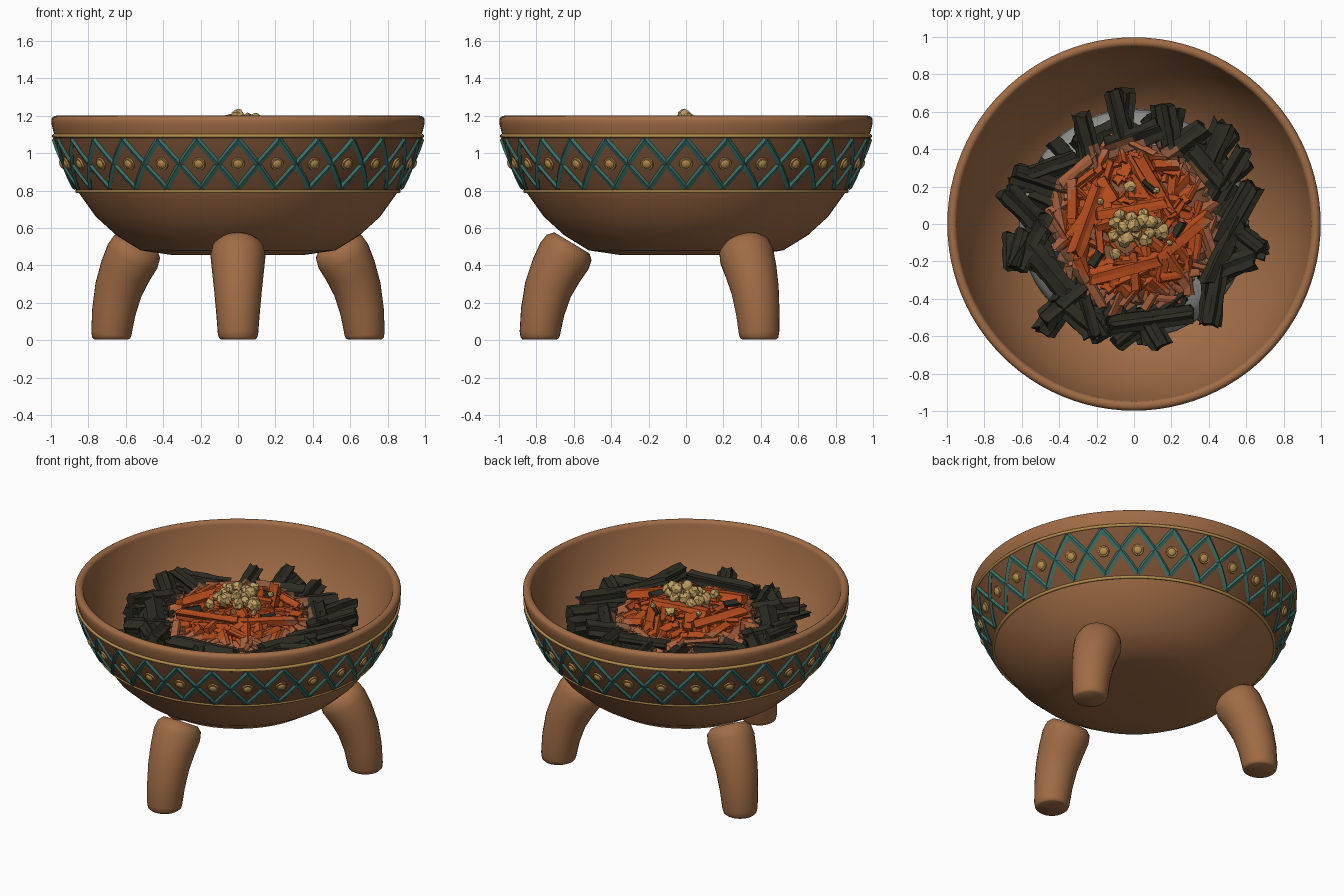
import bpy, bmesh, random
from math import sin, cos, pi, radians, hypot, atan2
from mathutils import Vector, Matrix

random.seed(7)
cube = bpy.data.objects.get("Cube")
if cube:
    bpy.data.objects.remove(cube)


def material(name, *rgb):
    m = bpy.data.materials.new(name)
    m.use_nodes = True
    m.diffuse_color = (*rgb, 1)
    m.node_tree.nodes["Principled BSDF"].inputs["Base Color"].default_value = (*rgb, 1)
    return m


clay = material("clay", .35, .15, .06)
dark_clay = material("dark clay", .2, .085, .036)
teal = material("teal paint", .045, .16, .135)
gold = material("gold trim", .46, .265, .075)
resin = material("resin", .52, .34, .12)
charcoal = material("charcoal", .026, .025, .016)
ash_grey = material("ash grey", .27, .27, .26)
ember = material("ember orange", .47, .072, .012)
hot_char = material("heated charcoal", .24, .095, .045)
pale_ember = material("pale ember", .4, .12, .048)


def finish(bm, name, mats, smooth=None):
    bmesh.ops.recalc_face_normals(bm, faces=bm.faces)
    me = bpy.data.meshes.new(name)
    bm.to_mesh(me)
    bm.free()
    for m in mats:
        me.materials.append(m)
    ob = bpy.data.objects.new(name, me)
    bpy.context.collection.objects.link(ob)
    if smooth:
        bpy.ops.object.select_all(action='DESELECT')
        ob.select_set(True)
        bpy.context.view_layer.objects.active = ob
        bpy.ops.object.shade_smooth_by_angle(angle=radians(smooth))
    return ob


def bridge(bm, rings, cap=True):
    n = len(rings[0])
    for a, b in zip(rings, rings[1:]):
        for i in range(n):
            j = (i + 1) % n
            bm.faces.new((a[i], a[j], b[j], b[i]))
    if cap:
        bm.faces.new(rings[0])
        bm.faces.new(rings[-1])


def lathe(name, profile, mat, segs=72, closed=False):
    bm = bmesh.new()
    pts = profile + profile[:1] if closed else profile
    rings = [[bm.verts.new((r * cos(2 * pi * i / segs), r * sin(2 * pi * i / segs), z))
              for i in range(segs)] for r, z in pts]
    bridge(bm, rings, cap=False)
    bmesh.ops.remove_doubles(bm, verts=bm.verts, dist=1e-5)
    return finish(bm, name, [mat], 50)


def tube(bm, path, radii, sides, flat=1):
    # sweep a round or flattened section, oriented to face away from the axis
    path = [Vector(p) for p in path]
    rings = []
    for i, p in enumerate(path):
        t = (path[min(i + 1, len(path) - 1)] - path[max(i - 1, 0)]).normalized()
        side = t.cross(Vector((p.x, p.y, 0))).normalized()
        out = side.cross(t)
        rings.append([bm.verts.new(p + radii[i] * (side * cos(2 * pi * k / sides)
                      + out * flat * sin(2 * pi * k / sides))) for k in range(sides)])
    bridge(bm, rings)


def polar(r, a, z):
    return Vector((r * cos(a), r * sin(a), z))


# Bowl shell with a thick rounded rim
lip = [(.972 + .026 * cos(a), 1.174 + .026 * sin(a)) for a in (k * pi / 8 for k in range(9))]
lathe("bowl", [(0, .455), (.35, .455), (.52, .48), (.65, .56), (.76, .66), (.86, .8),
               (.935, .95), (.98, 1.09), (.988, 1.12), (.996, 1.15)] + lip
      + [(.937, 1.14), (.912, 1.05), (.87, .95), (.8, .83), (.72, .735),
         (.62, .64), (.5, .58), (.34, .55), (0, .55)], clay, 96)


# Decorated band
def band_r(z):
    t = (z - .8) / .29
    return .863 + .122 * (1.35 * t - .35 * t * t)


levels = [.8 + .29 * i / 8 for i in range(9)]
lathe("band", [(band_r(z) + .003, z) for z in levels]
      + [(band_r(z) - .02, z) for z in reversed(levels)], dark_clay, closed=True)
for name, z in (("lower_trim", .796), ("upper_trim", 1.092)):
    lathe(name, [(band_r(z) + .009 * cos(a), z + .01 * sin(a))
                 for a in (k * pi / 6 for k in range(12))], gold, closed=True)

COUNT = 28
bars, studs = bmesh.new(), bmesh.new()
for i in range(COUNT):
    start = -pi / 2 + 2 * pi * i / COUNT
    # crossing lattice bars
    for lo, hi in ((.815, 1.073), (1.073, .815)):
        path = []
        for k in range(6):
            z = lo + (hi - lo) * k / 5
            path.append(polar(band_r(z) + .003, start + 2 * pi / COUNT * k / 5, z))
        tube(bars, path, [.019] * 6, 4, .65)
    # low round stud with a raised dome
    z = .943
    turn = Matrix.Translation(polar(band_r(z) + .002, start, z)) \
        @ Matrix.Rotation(start, 4, 'Z') @ Matrix.Rotation(radians(113), 4, 'Y')
    bmesh.ops.create_cone(studs, cap_ends=True, segments=20, radius1=.038, radius2=.033,
                          depth=.016, matrix=turn)
    bmesh.ops.create_uvsphere(studs, u_segments=14, v_segments=8, radius=.026, matrix=turn
                              @ Matrix.Translation((0, 0, .006)) @ Matrix.Diagonal((1, 1, .5, 1)))
finish(bars, "lattice", [teal])
finish(studs, "studs", [gold], 35)

# Three splayed legs
LEG = [(.783, .004, .092), (.783, .012, .102), (.782, .035, .108), (.767, .15, .117),
       (.738, .27, .128), (.695, .37, .139), (.65, .45, .147), (.625, .495, .138), (.61, .52, .11)]
for name, deg in (("front_leg", -90), ("back_left_leg", 30), ("back_right_leg", 150)):
    bm = bmesh.new()
    a = radians(deg)
    tube(bm, [polar(r, a, z) for r, z, _ in LEG], [w for _, _, w in LEG], 28)
    finish(bm, name, [clay], 50)

# Ash bed and the glowing heap below the embers
lathe("ash_bed", [(.615, .635), (.612, .78), (.59, .85), (.52, .885), (.42, .91), (0, .93)],
      ash_grey, 48)
lathe("ember_heap", [(.44, .9), (.42, .95), (.34, .99), (.2, 1.03), (0, 1.05)], hot_char, 20)


def chunk(bm, x, y, z, turn, tilt, length, w, h, sides=9, steps=6):
    # split, grooved stick of wood with ragged ends
    mat = Matrix.Translation((x, y, z)) @ Matrix.Rotation(turn, 4, 'Z') \
        @ Matrix.Rotation(tilt, 4, 'Y') @ Matrix.Rotation(random.uniform(-.5, .5), 4, 'X')
    section = [random.uniform(.65, .85) if k % 2 else random.uniform(.95, 1.2)
               for k in range(sides)]
    ragged = [[random.uniform(-.06, .06) * length for _ in section] for _ in range(2)]
    rings = []
    for s in range(steps + 1):
        ring = []
        for k, q in enumerate(section):
            a = 2 * pi * k / sides
            q *= random.uniform(.92, 1.08)
            u = (s / steps - .5) * length
            if s in (0, steps):
                u += ragged[s > 0][k]
            ring.append(bm.verts.new(mat @ Vector((u, w / 2 * q * cos(a), h / 2 * q * sin(a)))))
        rings.append(ring)
    bridge(bm, rings)


def heat_by_radius(bm, limit):
    # faces on either side of the heat boundary take different colours
    for f in bm.faces:
        c = f.calc_center_median()
        f.material_index = int(hypot(c.x, c.y) < limit)


# Charcoal ring: x, y, heading in degrees, length
LOGS = [(-.24, .42, 105, .36), (-.08, .57, 105, .28), (.17, .53, 100, .22), (.43, .41, 65, .28),
        (.51, .27, 60, .3), (.55, .05, 60, .36), (.48, -.15, 65, .38), (.59, -.08, -38, .22),
        (.43, -.38, 80, .32), (.09, -.51, 8, .44), (.1, -.57, -60, .2), (-.25, -.5, 105, .22),
        (-.38, -.43, 40, .28), (-.32, -.49, -40, .26), (-.55, -.1, 60, .32), (-.57, .06, -45, .34),
        (-.48, .22, -18, .34), (-.45, .3, 20, .28), (-.6, -.13, 75, .2), (-.46, -.24, -50, .3),
        (.27, .44, 35, .26), (.4, .3, -50, .28), (.53, -.22, 20, .24), (.0, .45, 20, .3)]
bm = bmesh.new()
for x, y, deg, length in LOGS:
    a = radians(deg)
    lift = cos(a - atan2(y, x))
    for layer in range(2):
        chunk(bm, x + layer * random.uniform(-.04, .04), y + layer * random.uniform(-.04, .04),
              .99 - .06 * layer, a + layer * random.uniform(-.6, .6), -.12 * lift, length,
              random.uniform(.1, .13), random.uniform(.08, .11), 12)
# broken pieces filling the ring, sparser where the ash shows at the front left
for i in range(24):
    a = 2 * pi * i / 24
    if not -1.1 < atan2(sin(a), cos(a)) < -.6:
        r = random.uniform(.45, .52)
        chunk(bm, r * cos(a), r * sin(a), .92, random.uniform(0, pi), 0,
              random.uniform(.16, .22), .1, .08)
heat_by_radius(bm, .45)
finish(bm, "charcoal_logs", [charcoal, hot_char])


# Ember splinters laid over the heap
def heap_z(x, y):
    return 1.09 - .45 * (x * x + y * y)


bm = bmesh.new()
for i in range(190):
    a, r = random.uniform(0, 2 * pi), .43 * random.random() ** .55
    x, y = r * cos(a), r * sin(a)
    turn = random.uniform(0, pi)
    tilt = .9 * r * cos(turn - a) + random.uniform(-.1, .1)
    chunk(bm, x, y, heap_z(x, y) - random.uniform(0, .07), turn, tilt,
          random.uniform(.14, .3) * (1.15 - r), random.uniform(.035, .07), .04, 7, 4)
for x, y, deg in ((-.02, .08, 10), (.12, .2, -60), (-.25, .02, 70), (.25, -.08, 40), (-.05, -.24, 15)):
    chunk(bm, x, y, heap_z(x, y), radians(deg), 0, .38, .08, .06)
heat_by_radius(bm, .38)
finish(bm, "embers", [pale_ember, ember])

# Small dark chips among the embers
bm = bmesh.new()
for x, y in ((.08, .2), (.24, -.03), (-.2, -.19)):
    chunk(bm, x, y, heap_z(x, y) + .01, random.uniform(0, pi), 0, .09, .05, .04, 7, 2)
finish(bm, "charcoal_chips", [charcoal])

# Resin lumps piled on top, with a few strays
bm = bmesh.new()


def lump(x, y, z, size):
    made = bmesh.ops.create_icosphere(bm, subdivisions=2, radius=size,
                                      matrix=Matrix.Translation((x, y, z)))
    for v in made["verts"]:
        v.co += Vector([random.uniform(-.16, .16) * size for _ in range(3)])


for i in range(15):
    a, r = i * 2.4, .029 * i ** .5
    lump(.01 + 1.35 * r * cos(a), -.02 + .8 * r * sin(a), 1.165 - .4 * r, random.uniform(.03, .043))
for x, y, z in ((0, -.01, 1.2), (.09, .01, 1.18), (.05, .02, 1.178), (-.05, -.01, 1.175)):
    lump(x, y, z, .035)
for x, y, s in ((-.02, .2, .032), (-.18, .12, .018), (-.1, -.16, .032), (.19, -.1, .018),
                (.12, .18, .018), (-.05, -.09, .036)):
    lump(x, y, heap_z(x, y) + .04, s)
finish(bm, "resin_lumps", [resin])
